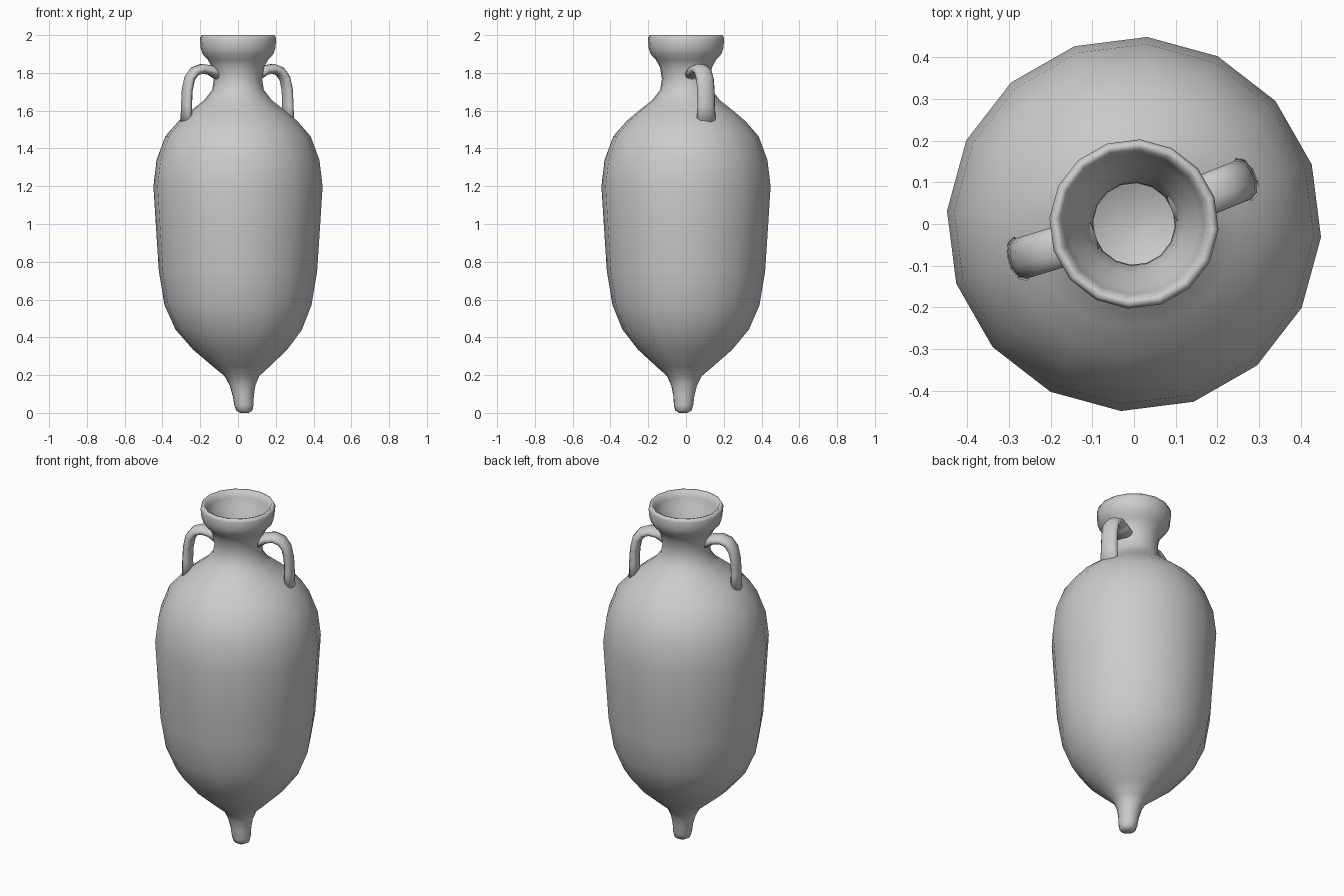
import bpy, bmesh
from math import sin, cos, pi, radians
from mathutils import Vector

if "Cube" in bpy.data.objects:
    bpy.data.objects.remove(bpy.data.objects["Cube"])


def skin(name, rings, closed_ends=True):
    # join successive rings of points into one smooth surface
    bm = bmesh.new()
    loops = [[bm.verts.new(p) for p in ring] for ring in rings]
    n = len(loops[0])
    for a, b in zip(loops, loops[1:]):
        for i in range(n):
            j = (i + 1) % n
            bm.faces.new((a[i], a[j], b[j], b[i]))
    if closed_ends:
        bm.faces.new(loops[0][::-1])
        bm.faces.new(loops[-1])
    bmesh.ops.recalc_face_normals(bm, faces=bm.faces)
    me = bpy.data.meshes.new(name)
    bm.to_mesh(me)
    bm.free()
    for p in me.polygons:
        p.use_smooth = True
    ob = bpy.data.objects.new(name, me)
    bpy.context.collection.objects.link(ob)
    return ob


# body: outside from the pointed foot to the lip, then down the inside
profile = [
    (.022, 0), (.043, .012), (.051, .04), (.056, .09), (.068, .145),
    (.092, .195), (.15, .245), (.25, .335), (.335, .44), (.39, .57),
    (.42, .75), (.435, .98), (.449, 1.2), (.432, 1.34), (.385, 1.465),
    (.315, 1.545), (.25, 1.6), (.18, 1.655), (.137, 1.71), (.128, 1.77),
    (.138, 1.83), (.16, 1.87), (.188, 1.9), (.198, 1.93), (.203, 1.98),
    (.195, 2.0), (.18, 1.995), (.17, 1.96), (.155, 1.92), (.12, 1.86),
    (.1, 1.79), (.098, 1.72), (.14, 1.64), (.27, 1.545), (.39, 1.36),
    (.41, 1.2), (.39, .9), (.35, .57), (.22, .36), (.1, .28), (.02, .26),
]
SIDES = 16
rings = []
for r, z in profile:
    lean = max(0, 1 - z / .5)          # the foot sits slightly off axis
    rings.append([(r * cos(t) + .034 * lean, r * sin(t) - .014 * lean, z)
                  for t in (radians(-4) + 2 * pi * i / SIDES for i in range(SIDES))])
skin("amphora_body", rings)


# strap handles: flattened oval swept along an arch from neck to shoulder
path = [(.11, 1.79), (.155, 1.815), (.2, 1.822), (.24, 1.808), (.268, 1.77),
        (.281, 1.71), (.285, 1.63), (.285, 1.53)]


def handle(name, angle):
    out = Vector((cos(angle), sin(angle), 0))
    side = Vector((-sin(angle), cos(angle), 0))
    pts = [out * r + Vector((0, 0, z)) for r, z in path]
    rings = []
    for i, p in enumerate(pts):
        tangent = (pts[min(i + 1, len(pts) - 1)] - pts[max(i - 1, 0)]).normalized()
        normal = side.cross(tangent)
        flare = 1.12 if i in (0, len(pts) - 1) else 1
        rings.append([p + side * (.05 * flare * cos(t)) + normal * (.027 * flare * sin(t))
                      for t in (2 * pi * k / 10 for k in range(10))])
    skin(name, rings)


handle("right_handle", radians(22))
handle("left_handle", radians(197))
